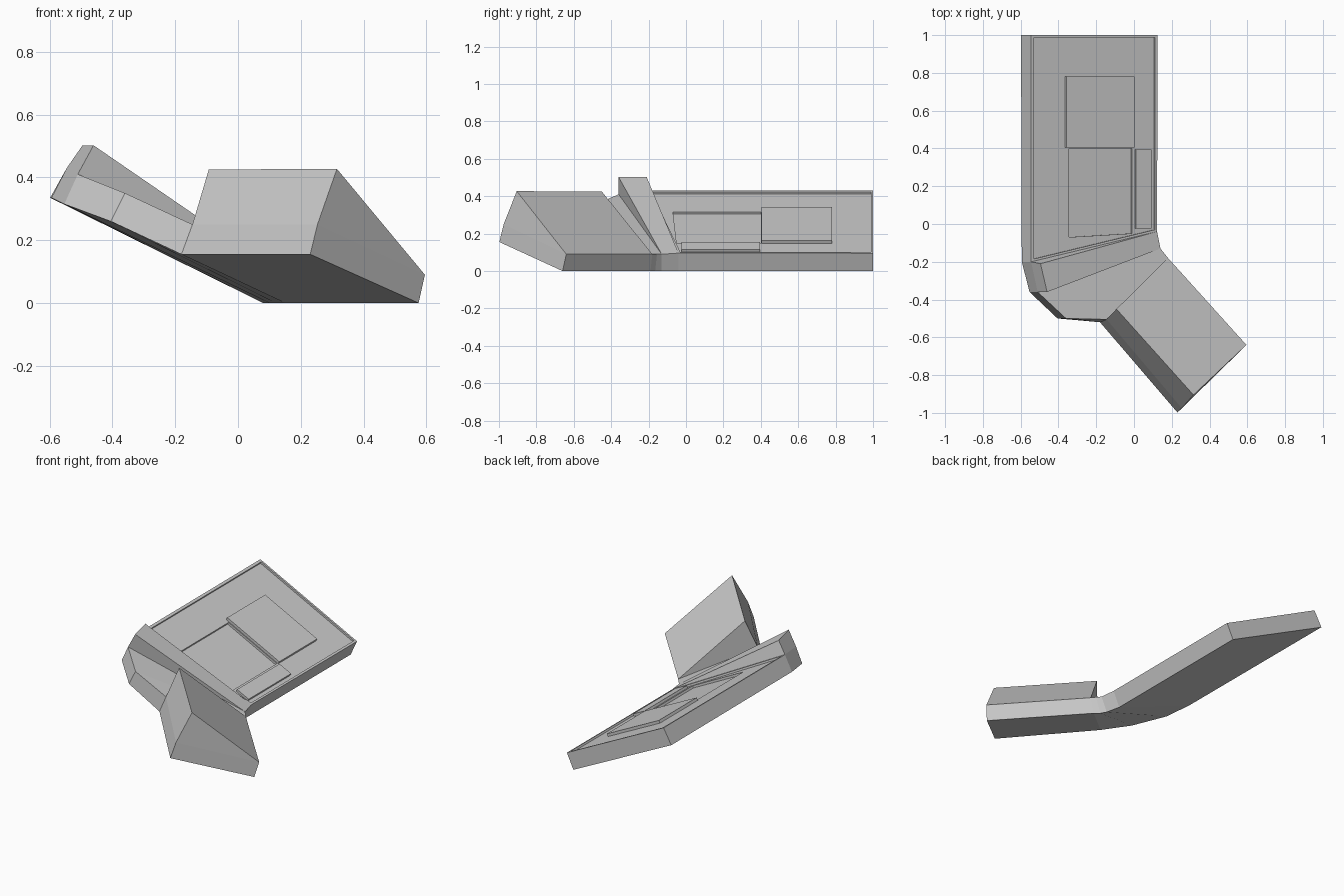
import bpy, bmesh
from mathutils import Vector

if "Cube" in bpy.data.objects:
    bpy.data.objects.remove(bpy.data.objects["Cube"])


def loft(name, sections):
    """Skin a run of equal-sized cross-sections and cap both ends."""
    bm = bmesh.new()
    rings = [[bm.verts.new(p) for p in s] for s in sections]
    n = len(rings[0])
    for a, b in zip(rings, rings[1:]):
        for i in range(n):
            j = (i + 1) % n
            bm.faces.new((a[i], a[j], b[j], b[i]))
    bm.faces.new(rings[0])
    bm.faces.new(rings[-1])
    bmesh.ops.recalc_face_normals(bm, faces=bm.faces)
    me = bpy.data.meshes.new(name)
    bm.to_mesh(me)
    bm.free()
    ob = bpy.data.objects.new(name, me)
    bpy.context.collection.objects.link(ob)
    return ob


NORMAL = Vector((0.447, 0, 0.894))


def on_deck(x, y, h):
    """Point at height h above the sloping top of the long slab."""
    return Vector((x, y, 0.43 - 0.5 * (x + 0.545))) + NORMAL * h


def deck_prism(name, outline, h0, h1):
    return loft(name, [[on_deck(x, y, h) for x, y in outline] for h in (h0, h1)])


def rect(x0, x1, y0, y1):
    return [(x0, y0), (x1, y0), (x1, y1), (x0, y1)]


def cut(target, cutter):
    mod = target.modifiers.new(cutter.name, 'BOOLEAN')
    mod.operation = 'DIFFERENCE'
    mod.solver = 'EXACT'
    mod.object = cutter
    cutter.hide_render = True
    cutter.hide_set(True)


# Continuous slab: long deck, bend, then diagonal arm
# each section: inner bottom, inner top, outer top, outer bottom
body = loft("bent_slab", [
    [(0.08, 1, 0), (0.125, 1, 0.095), (-0.545, 1, 0.43), (-0.598, 1, 0.335)],
    [(0.08, -0.04, 0), (0.122, -0.04, 0.096), (-0.545, -0.2, 0.43), (-0.594, -0.2, 0.335)],
    [(0.10, -0.13, 0), (0.14, -0.13, 0.09), (-0.51, -0.36, 0.41), (-0.553, -0.36, 0.315)],
    [(0.12, -0.165, 0), (0.16, -0.155, 0.09), (-0.36, -0.5, 0.35), (-0.405, -0.5, 0.26)],
    [(0.15, -0.19, 0), (0.18, -0.18, 0.09), (-0.145, -0.505, 0.25), (-0.18, -0.52, 0.155)],
    [(0.575, -0.66, 0), (0.595, -0.64, 0.09), (0.253, -0.975, 0.25), (0.23, -0.998, 0.155)],
])

# Shallow recesses in the deck
cut(body, deck_prism("deck_recess_cutter",
                     [(-0.53, -0.185), (0.112, -0.03), (0.112, 0.988), (-0.53, 0.988)],
                     -0.012, 0.04))
cut(body, deck_prism("pocket_recess_cutter",
                     [(-0.34, -0.07), (-0.005, -0.05), (-0.005, 0.40), (-0.34, 0.40)],
                     -0.026, 0.03))

# Raised plates on the deck
deck_prism("large_plate", rect(-0.36, 0.0, 0.405, 0.78), -0.02, 0.005)
deck_prism("small_plate", rect(0.01, 0.09, -0.025, 0.395), -0.02, 0.003)

# Wedge-shaped lip between deck and bend
loft("lip_wedge", [
    [(0.122, -0.04, 0.096), (-0.545, -0.2, 0.43), (-0.495, -0.21, 0.502)],
    [(0.14, -0.13, 0.09), (-0.51, -0.36, 0.41), (-0.46, -0.36, 0.502)],
])

# Wedge that thickens the arm
loft("arm_wedge", [
    [(0.18, -0.18, 0.09), (-0.145, -0.505, 0.25), (-0.093, -0.45, 0.425)],
    [(0.595, -0.64, 0.09), (0.253, -0.975, 0.25), (0.315, -0.905, 0.427)],
])
